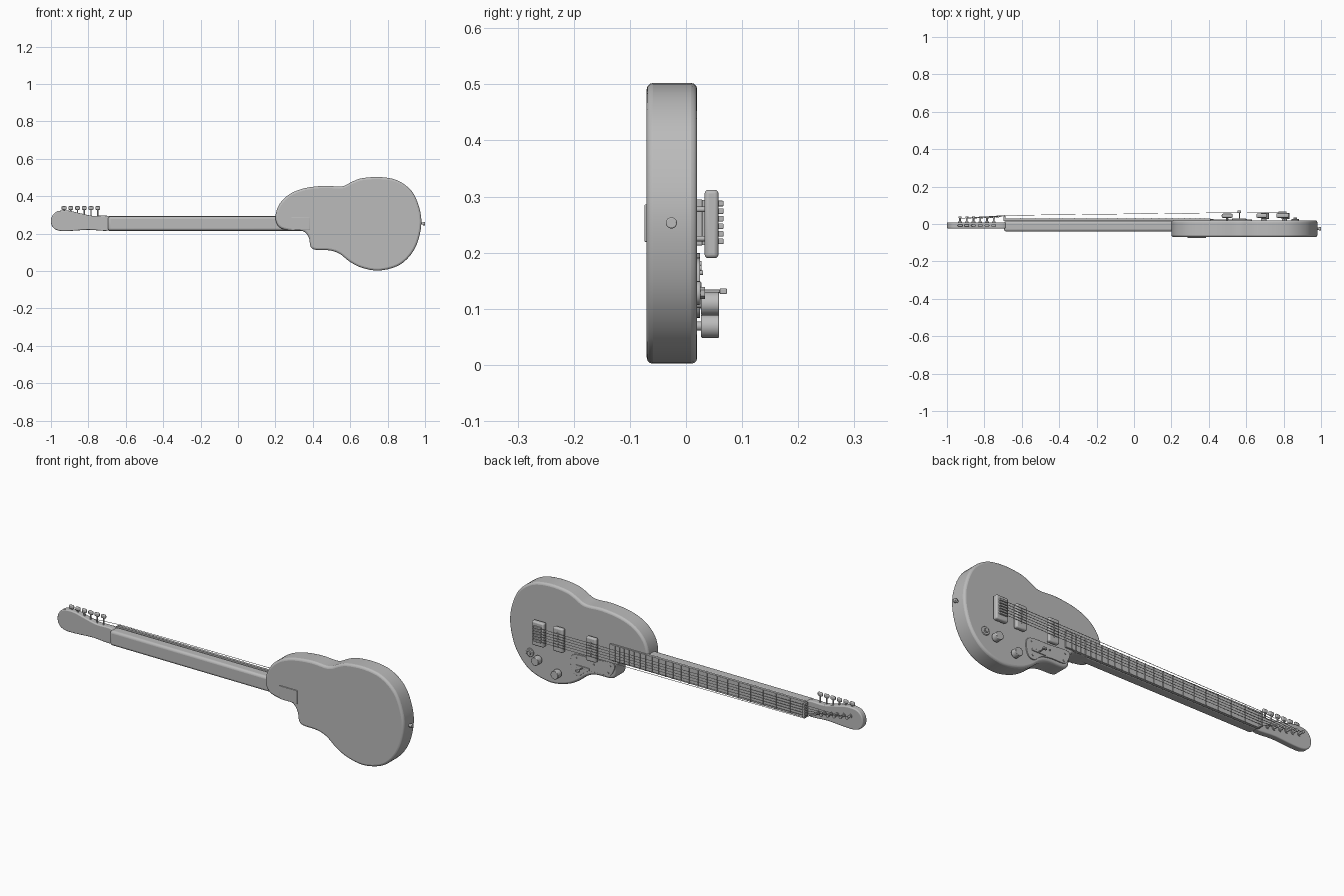
import bpy, bmesh, math
from mathutils import Vector

cube = bpy.data.objects.get("Cube")
if cube:
    bpy.data.objects.remove(cube, do_unlink=True)

grey = bpy.data.materials.new("plain_grey")
grey.use_nodes = True
grey.diffuse_color = (0.5, 0.5, 0.5, 1)
grey.node_tree.nodes["Principled BSDF"].inputs["Base Color"].default_value = (0.5, 0.5, 0.5, 1)


def finish(name, bm, bevel=0, segments=3):
    bmesh.ops.recalc_face_normals(bm, faces=bm.faces)
    mesh = bpy.data.meshes.new(name)
    bm.to_mesh(mesh)
    bm.free()
    mesh.materials.append(grey)
    obj = bpy.data.objects.new(name, mesh)
    bpy.context.collection.objects.link(obj)
    if bevel:
        mod = obj.modifiers.new("rounded_edges", "BEVEL")
        mod.width, mod.segments = bevel, segments
        mod.limit_method = "ANGLE"
        mod.angle_limit = math.radians(40)
        mod.use_clamp_overlap = False
    bpy.ops.object.select_all(action="DESELECT")
    obj.select_set(True)
    bpy.context.view_layer.objects.active = obj
    bpy.ops.object.shade_smooth_by_angle(angle=math.radians(40))
    return obj


def smooth_loop(pts, steps=4):
    """Closed Catmull-Rom curve through the points."""
    out = []
    for i in range(len(pts)):
        a, b, c, d = (Vector(pts[(i + k) % len(pts)]) for k in (-1, 0, 1, 2))
        for s in range(steps):
            t = s / steps
            out.append(0.5 * (2 * b + (c - a) * t + (2 * a - 5 * b + 4 * c - d) * t ** 2
                              + (3 * b - a - 3 * c + d) * t ** 3))
    return out


def slab(name, pts, y0, y1, bevel=0):
    """Outline in x and z, given thickness along y."""
    bm = bmesh.new()
    face = bm.faces.new([bm.verts.new((p[0], y0, p[1])) for p in pts])
    ext = bmesh.ops.extrude_face_region(bm, geom=[face])
    moved = [v for v in ext["geom"] if isinstance(v, bmesh.types.BMVert)]
    bmesh.ops.translate(bm, verts=moved, vec=(0, y1 - y0, 0))
    return finish(name, bm, bevel)


def box(name, x, y, z, bevel=0):
    return slab(name, [(x[0], z[0]), (x[1], z[0]), (x[1], z[1]), (x[0], z[1])], *y, bevel)


def rod(name, a, b, radius, sides=20, bevel=0):
    a, b = Vector(a), Vector(b)
    bm = bmesh.new()
    bmesh.ops.create_cone(bm, cap_ends=True, segments=sides, radius1=radius,
                          radius2=radius, depth=(b - a).length)
    turn = (b - a).to_track_quat("Z", "Y").to_matrix()
    bmesh.ops.rotate(bm, verts=bm.verts, matrix=turn)
    bmesh.ops.translate(bm, verts=bm.verts, vec=(a + b) / 2)
    return finish(name, bm, bevel, 2)


# Body with one cutaway
body = [(.20, .285), (.22, .355), (.275, .41), (.355, .442), (.46, .455), (.555, .452),
        (.61, .477), (.66, .495), (.757, .502), (.853, .484), (.93, .425), (.97, .335),
        (.98, .25), (.96, .153), (.917, .078), (.85, .025), (.75, .002), (.66, .018),
        (.597, .05), (.543, .092), (.49, .11), (.415, .113), (.388, .13), (.378, .18),
        (.345, .214), (.275, .216), (.22, .235)]
slab("body", smooth_loop(body), -.07, .02, .011)
box("neck_plate", (.285, .385), (-.074, -.05), (.219, .286), .002)
rod("strap_pin", (.97, -.026, .253), (.99, -.026, .253), .006)
rod("strap_pin_head", (.988, -.026, .253), (1, -.026, .253), .01, bevel=.002)

# Neck, fretboard and frets
nut_x, bridge_x = -.69, .795
neck = box("neck", (-.695, .4), (-.04, .016), (.216, .291))
mod = neck.modifiers.new("rounded_back", "BEVEL")
mod.width, mod.segments, mod.limit_method = .012, 3, "ANGLE"
box("fretboard", (nut_x, .41), (.015, .029), (.213, .295), .001)
box("nut", (nut_x - .008, nut_x + .004), (.015, .044), (.217, .291), .002)
for n in range(1, 23):
    x = nut_x + (bridge_x - nut_x) * (1 - 2 ** (-n / 12))
    box(f"fret_{n}", (x - .002, x + .002), (.028, .033), (.214, .294))

# Headstock
head = [(-.685, .29), (-.78, .295), (-.85, .31), (-.91, .323), (-.965, .319), (-.993, .295),
        (-1, .26), (-.987, .23), (-.955, .215), (-.90, .214), (-.80, .22), (-.685, .219)]
slab("headstock", smooth_loop(head), -.024, .009, .005)

# Strings with their tuners and saddles
for i in range(6):
    z = .22 + .0135 * i
    tx, tz = -.75 - .036 * i, .25 + .006 * i
    rod(f"tuner_post_{i}", (tx, .005, tz), (tx, .038, tz), .005, 12)
    rod(f"tuner_collar_{i}", (tx, .005, tz), (tx, .013, tz), .010, 16)
    rod(f"tuner_cap_{i}", (tx, .033, tz), (tx, .039, tz), .008, 12)
    rod(f"tuner_stem_{i}", (tx, -.008, tz), (tx, -.008, .33), .004, 10)
    box(f"tuner_key_{i}", (tx - .013, tx + .013), (-.014, -.002), (.327, .346), .005)
    rod(f"string_{i}", (nut_x, .046, z), (bridge_x, .064, z), .0013, 6)
    rod(f"string_end_{i}", (nut_x, .046, z), (tx, .030, tz), .0013, 6)
    box(f"saddle_{i}", (.772, .815), (.05, .067), (z - .005, z + .005), .002)

# Pickups and bridge, each raised on two screws
for name, x, half, top in (("neck_pickup", .498, .029, .055),
                           ("middle_pickup", .683, .029, .056),
                           ("bridge", .795, .034, .058)):
    box(name, (x - half, x + half), (.033, top), (.19, .312), .007)
    for z in (.225, .277):
        rod(name + "_screw", (x, .015, z), (x, .036, z), .005, 12)
    if name != "bridge":
        for i in range(6):
            z = .22 + .0135 * i
            rod(f"{name}_pole_{i}", (x, top - .005, z), (x, top + .002, z), .0045, 12)

# Control plate on the lower horn, with screws and a lever switch
plate = [(.39, .197), (.50, .192), (.61, .187), (.632, .15), (.62, .095), (.585, .085),
         (.545, .115), (.49, .127), (.425, .128), (.398, .145)]
slab("control_plate", smooth_loop(plate), .018, .025, .001)
for x, z in ((.41, .18), (.42, .142), (.60, .172), (.595, .105)):
    rod("plate_screw", (x, .022, z), (x, .028, z), .005, 12)
box("switch_base", (.525, .60), (.022, .029), (.126, .138), .001)
rod("switch_lever", (.563, .025, .131), (.563, .065, .131), .003, 10)
box("switch_tip", (.553, .573), (.06, .073), (.126, .136), .002)
rod("small_switch", (.50, .02, .164), (.50, .030, .164), .004, 12)

# Knobs and jack socket
for name, x, z in (("volume_knob", .81, .109), ("tone_knob", .70, .069)):
    rod(name + "_shaft", (x, .015, z), (x, .03, z), .008)
    rod(name, (x, .027, z), (x, .059, z), .021, 28, .002)
rod("jack_plate", (.862, .015, .128), (.862, .026, .128), .021, 28, .002)
rod("jack_nut", (.862, .02, .128), (.862, .034, .128), .011, 6)
